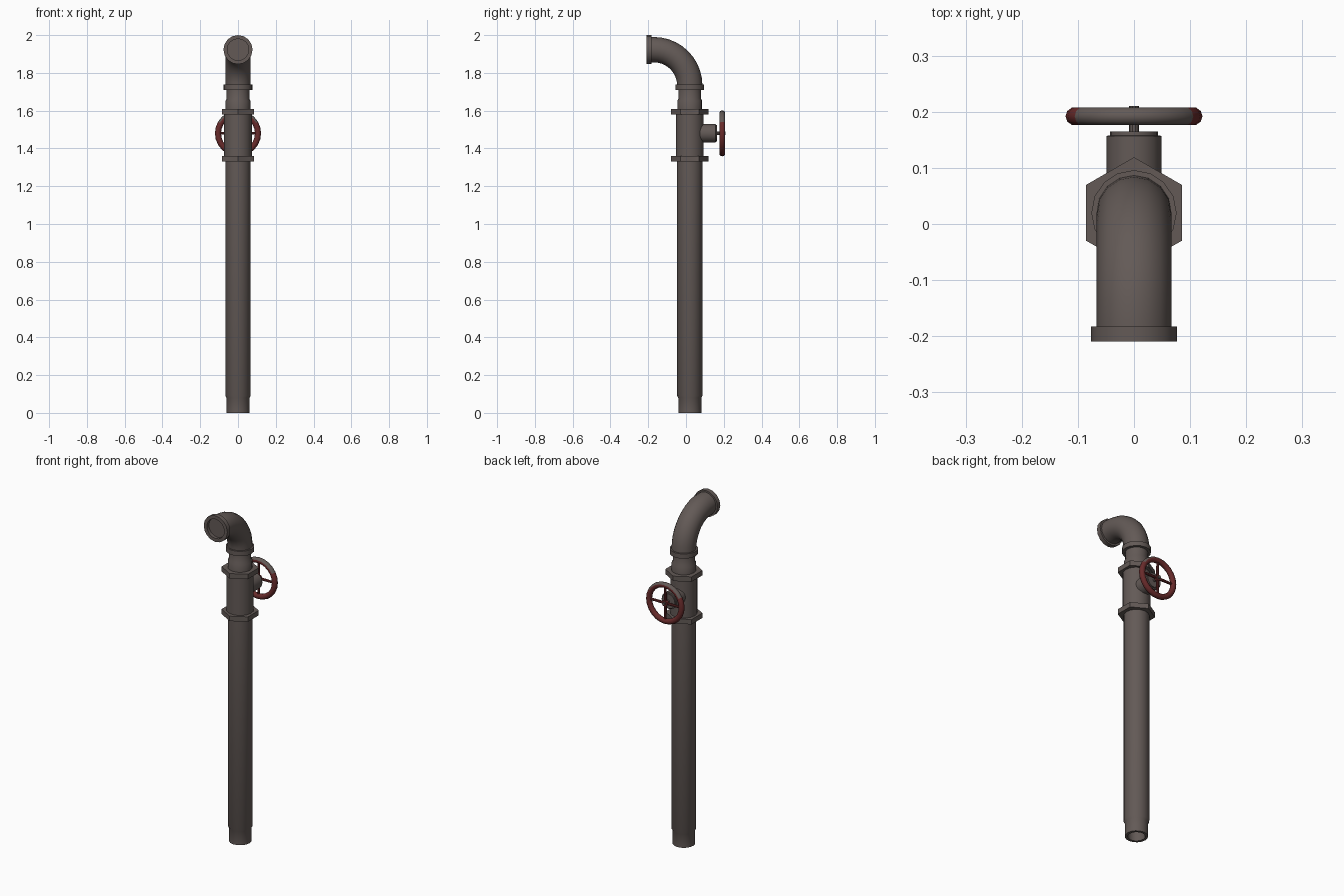
import bpy, bmesh, math
from mathutils import Vector, Matrix

if "Cube" in bpy.data.objects:
    bpy.data.objects.remove(bpy.data.objects["Cube"])

def material(name, rgb):
    m = bpy.data.materials.new(name)
    m.diffuse_color = (*rgb, 1)
    m.use_nodes = True
    m.node_tree.nodes["Principled BSDF"].inputs["Base Color"].default_value = m.diffuse_color
    return m

IRON = material("weathered iron", (0.125, 0.102, 0.094))
RED = material("dark red paint", (0.14, 0.024, 0.024))
CY = 0.02      # y of the riser axis
VZ = 1.48      # height of the valve axis

def finish(name, bm, mats, angle=35):
    bmesh.ops.remove_doubles(bm, verts=bm.verts, dist=1e-5)
    bmesh.ops.recalc_face_normals(bm, faces=bm.faces)
    me = bpy.data.meshes.new(name)
    bm.to_mesh(me)
    bm.free()
    ob = bpy.data.objects.new(name, me)
    bpy.context.collection.objects.link(ob)
    for m in mats:
        me.materials.append(m)
    bpy.ops.object.select_all(action='DESELECT')
    ob.select_set(True)
    bpy.context.view_layer.objects.active = ob
    bpy.ops.object.shade_smooth_by_angle(angle=math.radians(angle))
    return ob

def skin(bm, rings):
    n = len(rings[0])
    vs = [[bm.verts.new(p) for p in r] for r in rings]
    for a, b in zip(vs, vs[1:]):
        for i in range(n):
            j = (i + 1) % n
            bm.faces.new((a[i], a[j], b[j], b[i]))

def lathe(name, profile, matrix, sides=16, mat=IRON, turn=0.0):
    """Revolve (radius, height) points about local z."""
    bm = bmesh.new()
    rings = []
    for r, h in profile:
        rings.append([matrix @ Vector((r * math.cos(a), r * math.sin(a), h))
                      for a in (turn + 2 * math.pi * i / sides for i in range(sides))])
    skin(bm, rings)
    return finish(name, bm, [mat])

UP = Matrix.Translation((0, CY, 0))
BACK = Matrix.Translation((0, 0, VZ)) @ Matrix.Rotation(-math.pi / 2, 4, 'X')

# Long riser with a narrower open foot
lathe("riser_pipe", [(0, 0.1), (0.046, 0.1), (0.046, 0), (0.061, 0), (0.061, 0.08),
                     (0.067, 0.092), (0.067, 1.34)], UP)

# Valve body and its two hexagonal nuts
lathe("valve_body", [(0.073, 1.35), (0.073, 1.59)], UP)
for name, z in (("lower_nut", 1.33), ("upper_nut", 1.581)):
    lathe(name, [(0, z), (0.099, z), (0.099, z + 0.029), (0, z + 0.029)], UP, 6, turn=math.pi / 2)

# Neck and collar
lathe("neck_pipe", [(0.066, 1.60), (0.066, 1.652), (0.060, 1.664), (0.060, 1.72)], UP)
lathe("neck_collar", [(0, 1.71), (0.076, 1.71), (0.076, 1.738), (0, 1.738)], UP)

# Elbow swept from vertical to forward
R, r, by, bz = 0.19, 0.067, CY - 0.19, 1.733
bm = bmesh.new()
rings = []
for k in range(11):
    t = math.pi / 2 * k / 10
    d = Vector((0, math.cos(t), math.sin(t)))
    c = Vector((0, by, bz)) + d * R
    rings.append([c + Vector((r * math.cos(a), 0, 0)) + d * (r * math.sin(a))
                  for a in (2 * math.pi * i / 16 for i in range(16))])
rings.append([p + Vector((0, -0.02, 0)) for p in rings[-1]])
skin(bm, rings)
finish("elbow", bm, [IRON])

# Outlet rim with a shallow recessed mouth
OUT = Matrix.Translation((0, 0, bz + R)) @ Matrix.Rotation(math.pi / 2, 4, 'X')
lathe("outlet_rim", [(0.06, 0.183), (0.077, 0.183), (0.077, 0.209), (0.057, 0.209),
                     (0.057, 0.19), (0, 0.19)], OUT)

# Valve bonnet and stem, along +y
lathe("bonnet", [(0.049, 0.06), (0.049, 0.157), (0.043, 0.158), (0.043, 0.165), (0, 0.165)], BACK)
lathe("stem", [(0.009, 0.16), (0.009, 0.210), (0, 0.210)], BACK, 10)
lathe("wheel_hub", [(0, 0.184), (0.018, 0.184), (0.018, 0.201), (0, 0.201)], BACK, 12, RED)

# Hand wheel rim: red, with the paint worn off the upper outer edge
WY, MAJ, MIN = 0.192, 0.106, 0.016
bm = bmesh.new()
rings = []
for i in range(25):
    a = 2 * math.pi * i / 24
    d = Vector((math.cos(a), 0, math.sin(a)))
    rings.append([Vector((0, WY, VZ)) + d * (MAJ + MIN * math.cos(b)) + Vector((0, MIN * math.sin(b), 0))
                  for b in (2 * math.pi * k / 10 for k in range(10))])
skin(bm, rings)
wheel = finish("wheel_rim", bm, [RED, IRON], 60)
for p in wheel.data.polygons:
    if p.normal.z > 0.35 and p.center.z > VZ + 0.05 and p.center.x > -0.095:
        p.material_index = 1

# Four spokes
for i in range(4):
    M = (Matrix.Translation((0, WY, VZ)) @ Matrix.Rotation(i * math.pi / 2, 4, 'Y'))
    lathe("wheel_spoke_%d" % (i + 1), [(0.008, 0.01), (0.007, MAJ)], M, 8, RED)
